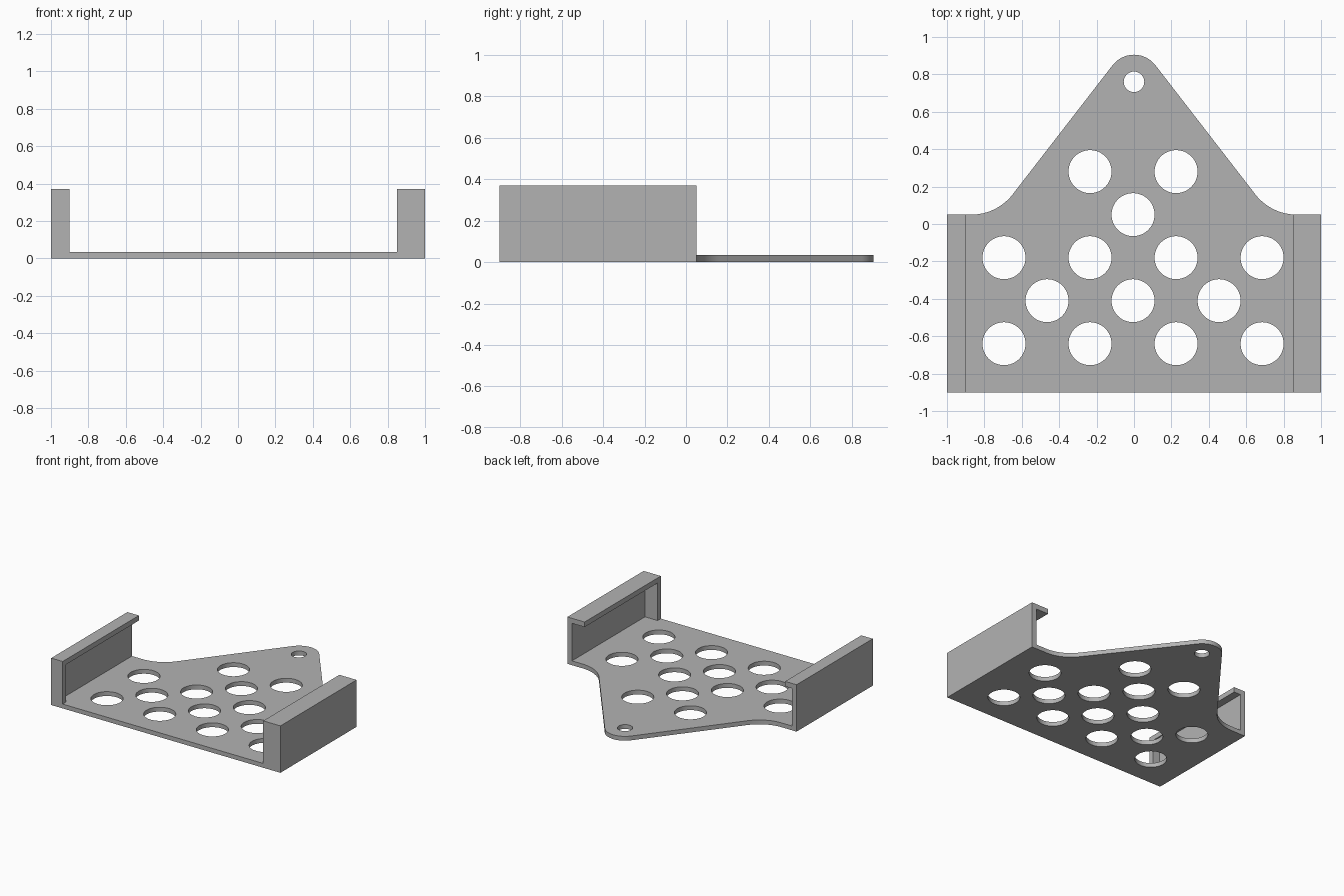
import bpy
import math
from mathutils import Vector

if "Cube" in bpy.data.objects:
    bpy.data.objects.remove(bpy.data.objects["Cube"], do_unlink=True)

THICK = 0.034              # base plate thickness
FRONT, BACK = -0.9, 0.05   # extent of the side channels
HEIGHT = 0.37
WALL = 0.04

grey = bpy.data.materials.new("plain grey")
grey.use_nodes = True
colour = (0.45, 0.45, 0.45, 1)
grey.diffuse_color = colour
grey.node_tree.nodes["Principled BSDF"].inputs["Base Color"].default_value = colour


def arc(cx, cy, r, start, end, steps):
    return [(cx + r * math.cos(start + (end - start) * i / steps),
             cy + r * math.sin(start + (end - start) * i / steps))
            for i in range(steps + 1)]


def activate(obj):
    bpy.ops.object.select_all(action='DESELECT')
    obj.select_set(True)
    bpy.context.view_layer.objects.active = obj


def box(name, low, high):
    low, high = Vector(low), Vector(high)
    bpy.ops.mesh.primitive_cube_add(size=1, location=(low + high) / 2)
    obj = bpy.context.object
    obj.name = name
    obj.scale = high - low
    bpy.ops.object.transform_apply(location=True, rotation=True, scale=True)
    return obj


# Base plate outline: rounded tip, straight flanks, concave shoulders
TIP_Y, TIP_R, SHOULDER_X, SHOULDER_R = 0.76, 0.145, 0.87, 0.28
flank = math.atan2(0.611, 0.79)   # direction of the flank normal
half = arc(0, TIP_Y, TIP_R, math.pi / 2, flank, 12)
half += arc(SHOULDER_X, BACK + SHOULDER_R, SHOULDER_R,
            math.pi + flank, 1.5 * math.pi, 12)
half += [(1, BACK), (1, FRONT)]
outline = half + [(-x, y) for x, y in reversed(half[1:])]

# Staggered round holes, and a small one in the tip
STEP, HOLE_R = 0.23, 0.115
rows = {0.28: (-1, 1), 0.05: (0,), -0.18: (-3, -1, 1, 3),
        -0.41: (-2, 0, 2), -0.64: (-3, -1, 1, 3)}
loops = [outline, arc(0, TIP_Y, 0.055, 0, math.tau, 32)[:-1]]
for y, columns in rows.items():
    for c in columns:
        loops.append(arc(c * STEP - 0.005, y, HOLE_R, 0, math.tau, 48)[:-1])

curve = bpy.data.curves.new("base_plate", 'CURVE')
curve.dimensions = '2D'
curve.fill_mode = 'BOTH'
curve.extrude = THICK / 2
for loop in loops:
    spline = curve.splines.new('POLY')
    spline.points.add(len(loop) - 1)
    for point, (x, y) in zip(spline.points, loop):
        point.co = (x, y, 0, 1)
    spline.use_cyclic_u = True
plate = bpy.data.objects.new("base_plate", curve)
bpy.context.collection.objects.link(plate)
plate.location.z = THICK / 2
activate(plate)
bpy.ops.object.convert(target='MESH')
plate = bpy.context.object
bpy.ops.object.transform_apply(location=True, rotation=True, scale=True)
bpy.ops.object.mode_set(mode='EDIT')
bpy.ops.mesh.select_all(action='SELECT')
bpy.ops.mesh.remove_doubles(threshold=0.0001)
bpy.ops.mesh.normals_make_consistent(inside=False)
bpy.ops.object.mode_set(mode='OBJECT')
bpy.ops.object.shade_smooth_by_angle(angle=math.radians(30))
plate.data.materials.clear()
plate.data.materials.append(grey)


# Side channels: outer wall, top lip and front cap, open inward and at the back
def channel(name, side, width):
    def span(a, b):
        return min(side * a, side * b), max(side * a, side * b)

    x0, x1 = span(1, 1 - width)
    body = box(name, (x0, FRONT, THICK), (x1, BACK, HEIGHT))
    x0, x1 = span(1 - WALL, 0.7)
    cutter = box("pocket_cutter", (x0, FRONT + WALL, 0), (x1, BACK + 0.1, HEIGHT - WALL))
    cutter.hide_render = True
    activate(body)
    mod = body.modifiers.new("pocket", 'BOOLEAN')
    mod.operation = 'DIFFERENCE'
    mod.solver = 'EXACT'
    mod.object = cutter
    bpy.ops.object.modifier_apply(modifier=mod.name)
    bpy.data.objects.remove(cutter, do_unlink=True)
    body.data.materials.clear()
    body.data.materials.append(grey)


channel("left_channel", 1, 0.15)
channel("right_channel", -1, 0.1)
